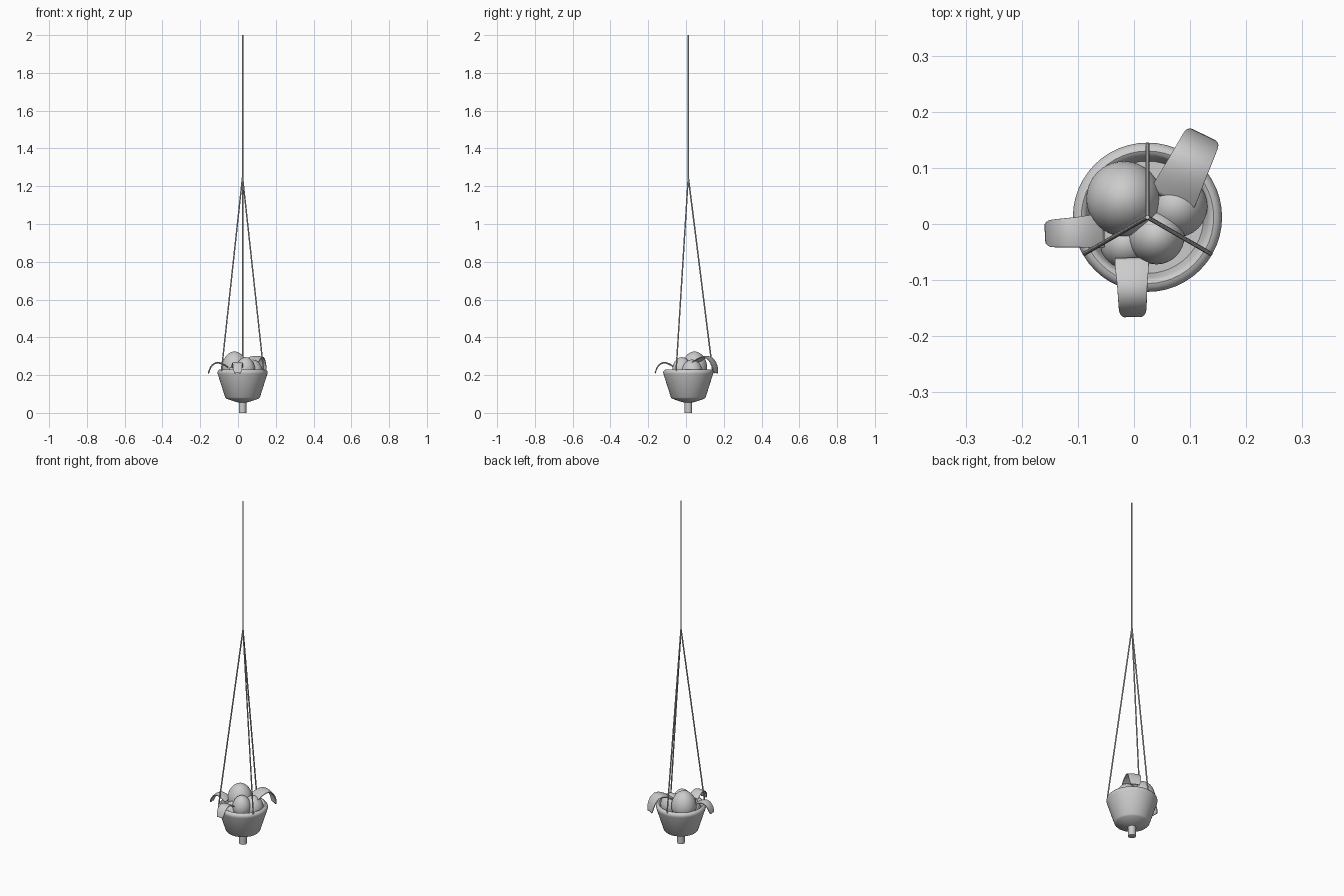
import bpy, bmesh
from math import sin, cos, pi, radians
from mathutils import Vector

if "Cube" in bpy.data.objects:
    bpy.data.objects.remove(bpy.data.objects["Cube"])

CX, CY = 0.024, 0.012   # pot axis


def make_object(name, bm, angle=35):
    bmesh.ops.recalc_face_normals(bm, faces=bm.faces)
    me = bpy.data.meshes.new(name)
    bm.to_mesh(me)
    bm.free()
    ob = bpy.data.objects.new(name, me)
    bpy.context.collection.objects.link(ob)
    bpy.ops.object.select_all(action='DESELECT')
    bpy.context.view_layer.objects.active = ob
    ob.select_set(True)
    bpy.ops.object.shade_smooth_by_angle(angle=radians(angle))
    return ob


def lathe(name, profile, n=48):
    bm = bmesh.new()
    rings = [[bm.verts.new((CX + r * cos(2 * pi * i / n), CY + r * sin(2 * pi * i / n), z))
              for i in range(n)] for r, z in profile]
    for a, b in zip(rings, rings[1:]):
        for i in range(n):
            j = (i + 1) % n
            bm.faces.new((a[i], a[j], b[j], b[i]))
    bm.faces.new(rings[0])
    bm.faces.new(rings[-1])
    return make_object(name, bm)


def rod(name, a, b, r=0.0038):
    a, b = Vector(a), Vector(b)
    d = b - a
    bm = bmesh.new()
    bmesh.ops.create_cone(bm, cap_ends=True, segments=8, radius1=r, radius2=r, depth=d.length)
    bm.transform(d.to_track_quat('Z', 'Y').to_matrix().to_4x4())
    bmesh.ops.translate(bm, verts=bm.verts, vec=(a + b) / 2)
    return make_object(name, bm, 50)


def egg(name, centre, r, rz):
    bm = bmesh.new()
    bmesh.ops.create_uvsphere(bm, u_segments=32, v_segments=20, radius=1)
    for v in bm.verts:
        k = r * (1 - 0.08 * v.co.z)
        v.co = Vector((v.co.x * k, v.co.y * k, v.co.z * rz)) + Vector(centre)
    return make_object(name, bm)


def leaf(name, base, angle, path):
    # path: distance along, height, half width; cross-section droops at the sides
    c, s = cos(radians(angle)), sin(radians(angle))
    bm = bmesh.new()
    rows = []
    for d, z, w in path:
        row = []
        for t in (-1, -0.85, -0.5, 0, 0.5, 0.85, 1):
            u = t * w
            row.append(bm.verts.new((base[0] + d * c - u * s, base[1] + d * s + u * c,
                                     z - 0.15 * w * t * t)))
        rows.append(row)
    for a, b in zip(rows, rows[1:]):
        for i in range(len(a) - 1):
            bm.faces.new((a[i], a[i + 1], b[i + 1], b[i]))
    ob = make_object(name, bm, 60)
    sub = ob.modifiers.new('smooth', 'SUBSURF')
    sub.levels = sub.render_levels = 2
    sol = ob.modifiers.new('thickness', 'SOLIDIFY')
    sol.thickness = 0.005
    return ob


# Hanging pot with drain stem, rounded rim and hollow inside
lathe('pot', [(0.02, 0), (0.02, 0.055), (0.035, 0.058), (0.085, 0.075), (0.092, 0.082),
              (0.131, 0.205), (0.133, 0.213), (0.131, 0.221), (0.125, 0.228), (0.118, 0.230),
              (0.112, 0.227), (0.108, 0.220), (0.100, 0.19)])

# Main cord and three spreading cords
knot = (CX, CY, 1.25)
rod('main_cord', knot, (CX, CY, 2.0), 0.004)
for i, a in enumerate((90, 210, 330)):
    r = 0.129
    rod('side_cord_%d' % (i + 1), knot,
        (CX + r * cos(radians(a)), CY + r * sin(radians(a)), 0.222))

# Rounded plant bodies
egg('large_bulb', (-0.018, 0.045, 0.245), 0.067, 0.08)
egg('small_bulb', (0.040, -0.022, 0.235), 0.05, 0.06)
egg('side_bulb', (0.075, 0.032, 0.220), 0.056, 0.062)
egg('low_bulb', (-0.015, -0.035, 0.200), 0.045, 0.05)

# Arching leaves
small = [(0, 0.245, 0.031), (0.02, 0.260, 0.030), (0.045, 0.271, 0.027), (0.068, 0.270, 0.026),
         (0.088, 0.256, 0.025), (0.100, 0.234, 0.024), (0.106, 0.212, 0.017)]
big = [(0, 0.270, 0.043), (0.03, 0.290, 0.041), (0.06, 0.303, 0.038), (0.09, 0.303, 0.036),
       (0.115, 0.280, 0.034), (0.129, 0.245, 0.033), (0.133, 0.212, 0.024)]
leaf('left_leaf', (-0.053, -0.012), 183, small)
leaf('front_leaf', (-0.004, -0.060), 271, small)
leaf('back_leaf', (0.066, 0.040), 64, big)
